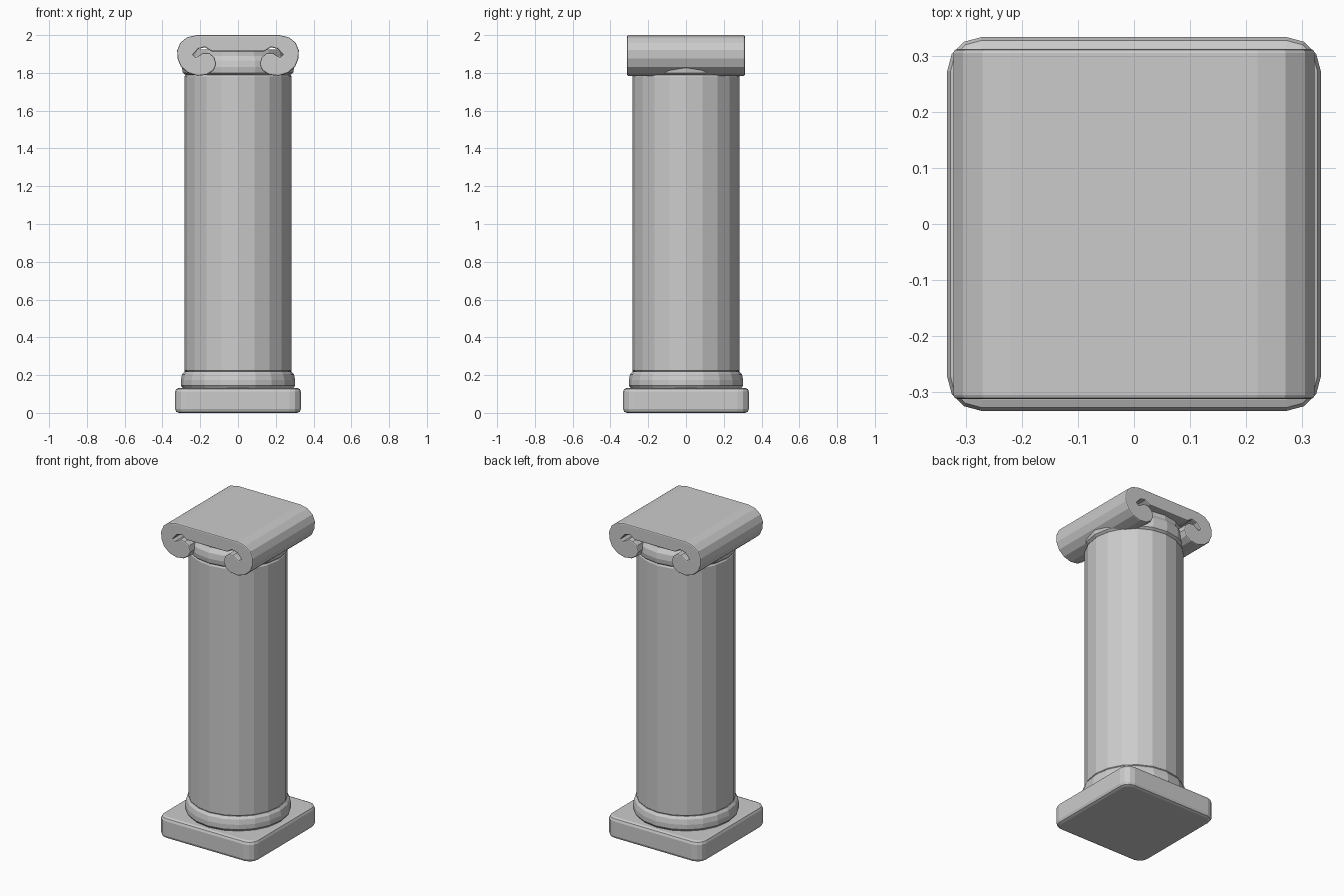
import bpy, bmesh, math
from mathutils import Vector

if "Cube" in bpy.data.objects:
    bpy.data.objects.remove(bpy.data.objects["Cube"])

def finish(name, bm):
    bmesh.ops.recalc_face_normals(bm, faces=bm.faces)
    me = bpy.data.meshes.new(name)
    bm.to_mesh(me)
    bm.free()
    ob = bpy.data.objects.new(name, me)
    bpy.context.collection.objects.link(ob)
    return ob

def prism(name, pts, depth, bevel, segments):
    """Extrude a closed 3D outline along depth and round both rims."""
    bm = bmesh.new()
    cap = bm.faces.new([bm.verts.new(p) for p in pts])
    ext = bmesh.ops.extrude_face_region(bm, geom=[cap], use_keep_orig=True)
    moved = [g for g in ext["geom"] if isinstance(g, bmesh.types.BMVert)]
    bmesh.ops.translate(bm, verts=moved, vec=Vector(depth))
    bmesh.ops.recalc_face_normals(bm, faces=bm.faces)
    rims = {e for f in bm.faces if len(f.verts) > 4 for e in f.edges}
    bmesh.ops.bevel(bm, geom=list(rims), offset=bevel, segments=segments,
                    profile=0.5, affect='EDGES')
    return finish(name, bm)

def lathe(name, profile, sides=20):
    """Revolve (radius, height) points around z, with flat caps."""
    bm = bmesh.new()
    rings = []
    for r, z in profile:
        rings.append([bm.verts.new((r * math.cos(2 * math.pi * i / sides),
                                    r * math.sin(2 * math.pi * i / sides), z))
                      for i in range(sides)])
    for a, b in zip(rings, rings[1:]):
        for i in range(sides):
            j = (i + 1) % sides
            bm.faces.new((a[i], a[j], b[j], b[i]))
    bm.faces.new(rings[0][::-1])
    bm.faces.new(rings[-1])
    return finish(name, bm)

# Square plinth with rounded corners
R, C = 0.333, 0.06
plan = []
for k in range(4):
    for s in range(4):
        a = math.radians(90 * k + 30 * s)
        cx = (R - C) * (1 if k in (0, 3) else -1)
        cy = (R - C) * (1 if k in (0, 1) else -1)
        plan.append((cx + C * math.cos(a), cy + C * math.sin(a), 0))
prism("plinth", plan, (0, 0, 0.132), 0.02, 2)

# Base ring, shaft and neck ring
lathe("base_ring", [(0.285, 0.12), (0.303, 0.145), (0.303, 0.175),
                    (0.296, 0.205), (0.283, 0.22)])
lathe("shaft", [(0.275, 0.215), (0.284, 0.225), (0.284, 1.78), (0.275, 1.795)])
lathe("neck_ring", [(0.272, 1.785), (0.292, 1.80), (0.297, 1.83),
                    (0.292, 1.865), (0.275, 1.89), (0.275, 1.925)])

# Scroll capital: half outline from top to underside, mirrored in x
half = [(0.22, 2.0), (0.27, 1.988), (0.305, 1.96), (0.322, 1.92),
        (0.32, 1.875), (0.302, 1.832), (0.265, 1.80), (0.215, 1.784),
        (0.165, 1.79), (0.13, 1.812), (0.115, 1.845), (0.125, 1.882),
        (0.152, 1.904), (0.185, 1.906), (0.205, 1.892), (0.225, 1.882),
        (0.238, 1.895), (0.21, 1.927), (0.175, 1.936), (0.14, 1.914)]
outline = half + [(-x, z) for x, z in reversed(half)]
D = 0.312
prism("scroll_capital", [(x, -D, z) for x, z in outline], (0, 2 * D, 0), 0.007, 2)
